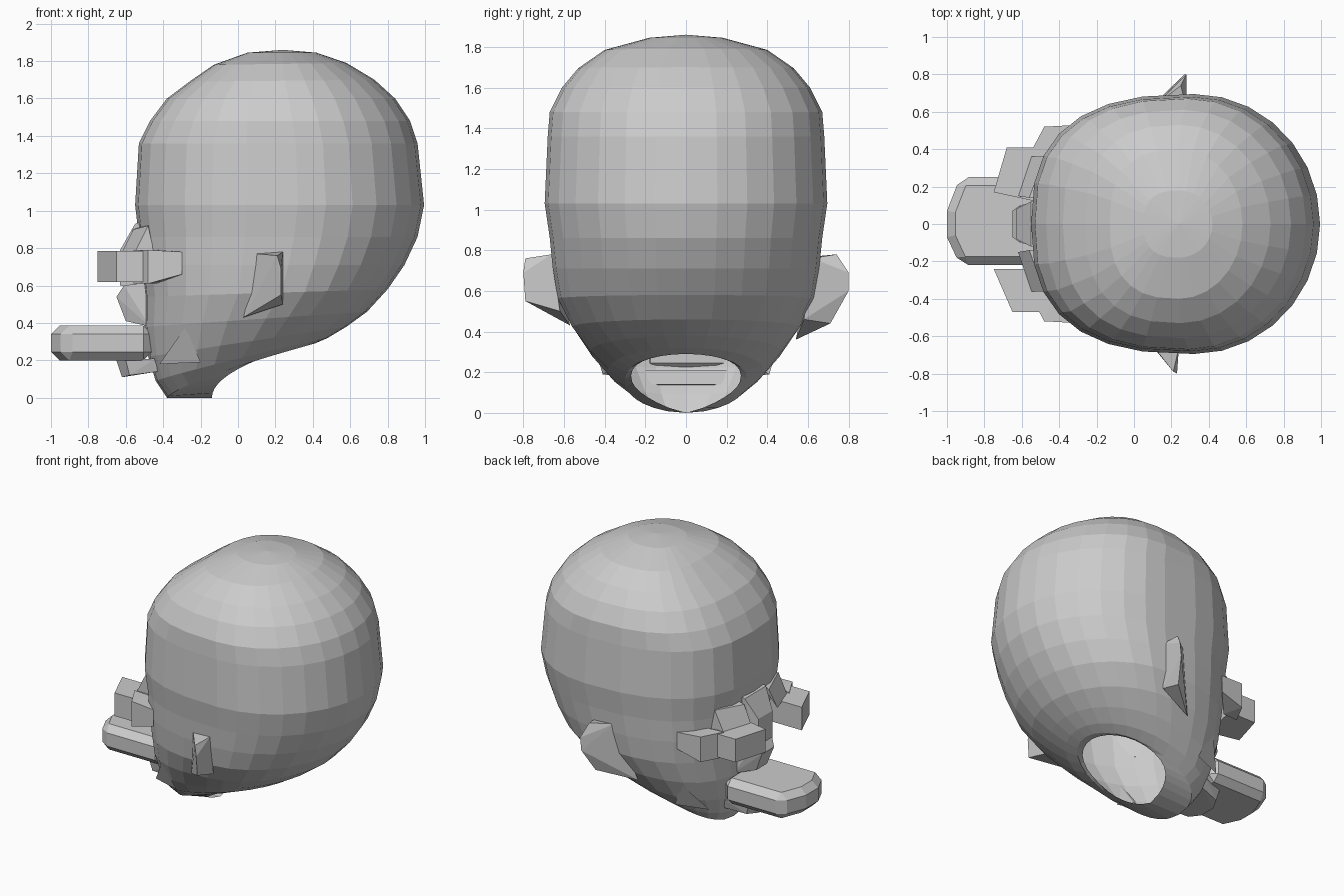
import bpy, bmesh, math


def finish(name, bm):
    bmesh.ops.recalc_face_normals(bm, faces=bm.faces[:])
    me = bpy.data.meshes.new(name)
    bm.to_mesh(me)
    bm.free()
    ob = bpy.data.objects.new(name, me)
    bpy.context.collection.objects.link(ob)
    return ob


def hull(name, pts, side=1):
    """Faceted solid around a few points; side=-1 mirrors it across y."""
    bm = bmesh.new()
    for x, y, z in pts:
        bm.verts.new((x, y * side, z))
    res = bmesh.ops.convex_hull(bm, input=bm.verts[:])
    junk = {g for g in res["geom_interior"] + res["geom_unused"]
            if isinstance(g, bmesh.types.BMVert) and not g.link_faces}
    bmesh.ops.delete(bm, geom=list(junk), context='VERTS')
    bmesh.ops.dissolve_limit(bm, angle_limit=0.03, verts=bm.verts[:], edges=bm.edges[:])
    return finish(name, bm)


def prism(name, outline, z0, z1, bevel=0):
    ob = hull(name, [(x, y, z) for x, y in outline for z in (z0, z1)])
    if bevel:
        m = ob.modifiers.new("chamfer", 'BEVEL')
        m.width, m.segments = bevel, 1
    return ob


# skull: rings of (front x, back x, widest x, half width, front z, back z, rise curve)
rings = [
    (0.05, 0.42, 0.24, 0.18, 1.845, 1.845, 1),
    (-0.13, 0.58, 0.24, 0.40, 1.78, 1.79, 1),
    (-0.26, 0.73, 0.25, 0.53, 1.69, 1.70, 1),
    (-0.38, 0.84, 0.27, 0.61, 1.60, 1.60, 1),
    (-0.47, 0.92, 0.29, 0.67, 1.48, 1.48, 1),
    (-0.53, 0.96, 0.31, 0.68, 1.36, 1.36, 1),
    (-0.55, 0.995, 0.32, 0.695, 1.03, 1.03, 1),
    (-0.53, 0.96, 0.30, 0.67, 0.86, 0.86, 1),
    (-0.52, 0.89, 0.27, 0.655, 0.71, 0.71, 1),
    (-0.50, 0.80, 0.23, 0.63, 0.54, 0.58, 1),
    (-0.50, 0.69, 0.15, 0.56, 0.38, 0.46, 1),
    (-0.48, 0.58, 0.08, 0.47, 0.22, 0.38, 1),
    (-0.44, 0.48, 0.02, 0.38, 0.09, 0.32, 0.9),
    (-0.38, 0.41, 0.00, 0.30, 0.00, 0.29, 0.75),
    (-0.14, 0.36, 0.06, 0.27, 0.00, 0.29, 0.5),
]
N = 28
bm = bmesh.new()
loops = []
for xf, xb, xc, w, zf, zb, rise in rings:
    loop = []
    for i in range(N):
        a = 2 * math.pi * i / N
        c, s = math.cos(a), math.sin(a)
        e = 1 if c > 0 else 2 / 2.6
        r = (xb - xc) if c > 0 else (xc - xf)
        x = xc + r * math.copysign(abs(c) ** e, c)
        y = w * math.copysign(abs(s) ** e, s)
        t = min(1, max(0, (x - xf) / (xb - xf)))
        loop.append(bm.verts.new((x, y, zf + (zb - zf) * t ** rise)))
    loops.append(loop)
crown = bm.verts.new((0.24, 0, 1.86))
for i in range(N):
    bm.faces.new((loops[0][i], loops[0][(i + 1) % N], crown))
for a, b in zip(loops, loops[1:]):
    for i in range(N):
        j = (i + 1) % N
        bm.faces.new((a[i], a[j], b[j], b[i]))
finish("skull", bm)

# protruding mouth
prism("mouth", [(-0.46, 0.25), (-0.93, 0.25), (-1.0, 0.07), (-1.0, -0.07),
                (-0.93, -0.22), (-0.46, -0.22)], 0.20, 0.385, 0.045)

# lower lip, sloping down and forward
hull("lower_lip", [(x, y * s, z) for s in (1, -1) for x, y, z in (
    (-0.44, 0.20, 0.21), (-0.43, 0.18, 0.14), (-0.60, 0.15, 0.20),
    (-0.65, 0.06, 0.20), (-0.62, 0.06, 0.11), (-0.58, 0.14, 0.12))])

# eyes, slightly uneven
prism("left_eye", [(-0.47, 0.41), (-0.68, 0.41), (-0.75, 0.17), (-0.52, 0.12)], 0.62, 0.785)
prism("right_eye", [(-0.42, -0.47), (-0.65, -0.47), (-0.75, -0.24), (-0.50, -0.24)], 0.62, 0.785)

# nose, running up into the bridge
hull("nose", [(x, y * s, z) for s in (1, -1) for x, y, z in (
    (-0.47, 0.13, 0.38), (-0.60, 0.06, 0.41), (-0.65, 0.07, 0.54),
    (-0.61, 0.10, 0.60), (-0.47, 0.13, 0.62))])
hull("nose_bridge", [(x, y * s, z) for s in (1, -1) for x, y, z in (
    (-0.49, 0.11, 0.58), (-0.63, 0.08, 0.60), (-0.63, 0.08, 0.79),
    (-0.55, 0.12, 0.93), (-0.50, 0.12, 0.95))])

for side, tag in ((1, "left"), (-1, "right")):
    # cheekbone beside the eye
    hull(tag + "_cheekbone", [(-0.30, 0.53, 0.66), (-0.30, 0.53, 0.78)] +
         [(x, y, z) for x, y in ((-0.48, 0.52), (-0.56, 0.37), (-0.44, 0.38))
          for z in (0.61, 0.79)], side)
    # brow ridge
    hull(tag + "_brow", [(-0.62, 0.15, 0.78), (-0.55, 0.36, 0.78), (-0.56, 0.14, 0.90),
                         (-0.48, 0.36, 0.92), (-0.45, 0.36, 0.78), (-0.48, 0.15, 0.93)], side)
    # jaw fold
    hull(tag + "_jaw_fold", [(-0.42, 0.33, 0.18), (-0.28, 0.465, 0.38), (-0.20, 0.41, 0.19),
                             (-0.30, 0.36, 0.22)], side)

# ears, flaring towards the back, each a little different
hull("left_ear", [(0.00, 0.54, 0.36), (0.12, 0.64, 0.77), (0.25, 0.74, 0.78),
                  (0.28, 0.80, 0.69), (0.27, 0.80, 0.60), (0.22, 0.71, 0.44),
                  (0.28, 0.62, 0.76), (0.24, 0.58, 0.46)])
hull("right_ear", [(0.03, 0.57, 0.43), (0.10, 0.65, 0.77), (0.21, 0.79, 0.76),
                   (0.23, 0.80, 0.69), (0.23, 0.79, 0.55), (0.12, 0.64, 0.48),
                   (0.24, 0.66, 0.78), (0.24, 0.62, 0.50)], -1)
